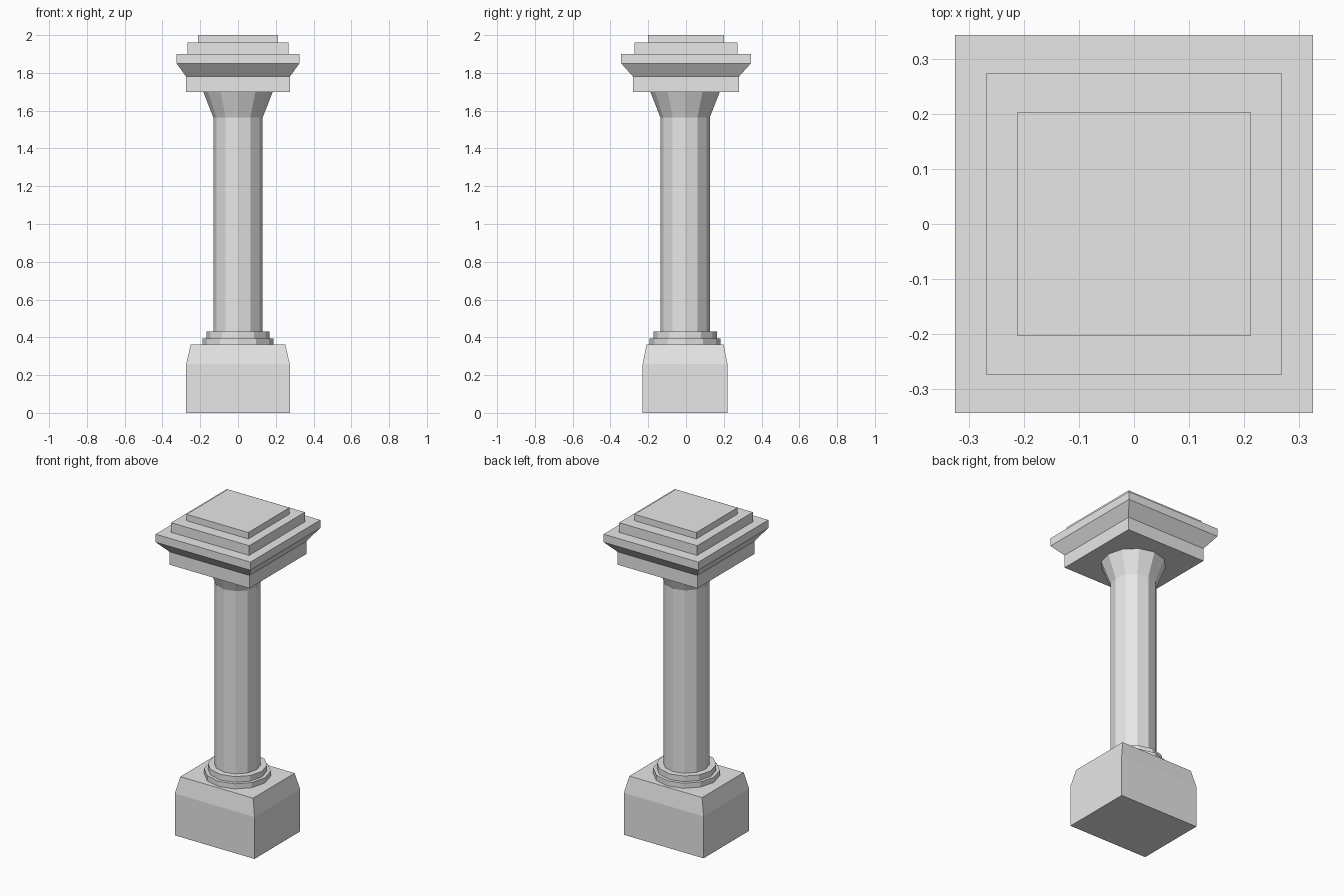
import bpy
import bmesh
from math import cos, sin, pi

cube = bpy.data.objects.get("Cube")
if cube:
    bpy.data.objects.remove(cube, do_unlink=True)

stone = bpy.data.materials.new("pale_grey_stone")
stone.use_nodes = True
GREY = (0.8, 0.8, 0.8, 1)
stone.diffuse_color = GREY
stone.node_tree.nodes["Principled BSDF"].inputs["Base Color"].default_value = GREY

SIDES = 12
CORNERS = [(-1, -1), (1, -1), (1, 1), (-1, 1)]
ROUND = [(cos(2 * pi * i / SIDES), sin(2 * pi * i / SIDES)) for i in range(SIDES)]


def loft(name, outline, levels, cy=0.0):
    """Stack scaled copies of an outline; each level is (half x, half y, z)."""
    bm = bmesh.new()
    rings = [[bm.verts.new((x * hx, y * hy + cy, z)) for x, y in outline]
             for hx, hy, z in levels]
    n = len(outline)
    for low, high in zip(rings, rings[1:]):
        for i in range(n):
            j = (i + 1) % n
            bm.faces.new((low[i], low[j], high[j], high[i]))
    bm.faces.new(rings[0][::-1])
    bm.faces.new(rings[-1])
    mesh = bpy.data.meshes.new(name)
    bm.to_mesh(mesh)
    bm.free()
    mesh.materials.append(stone)
    bpy.context.collection.objects.link(bpy.data.objects.new(name, mesh))


def drum(name, *levels):
    """Faceted round part; each level is (radius, z)."""
    loft(name, ROUND, [(r, r, z) for r, z in levels], -0.005)


# Pedestal block with sloped shoulders
loft("pedestal", CORNERS,
     [(0.274, 0.224, 0), (0.274, 0.224, 0.26), (0.25, 0.204, 0.363)], -0.005)

# Column: two base rings, shaft and flared neck
drum("lower_ring", (0.188, 0.363), (0.188, 0.395))
drum("upper_ring", (0.168, 0.395), (0.168, 0.43))
drum("shaft", (0.131, 0.43), (0.131, 1.565))
drum("flared_neck", (0.131, 1.565), (0.184, 1.70))

# Capital: slab with flared cornice, then two steps
loft("capital_slab", CORNERS, [(0.275, 0.28, 1.70), (0.275, 0.28, 1.78)])
loft("cornice", CORNERS,
     [(0.275, 0.28, 1.78), (0.325, 0.343, 1.85), (0.325, 0.343, 1.90)])
loft("middle_step", CORNERS, [(0.268, 0.273, 1.90), (0.268, 0.273, 1.96)])
loft("top_step", CORNERS, [(0.212, 0.202, 1.96), (0.212, 0.202, 2.0)])
